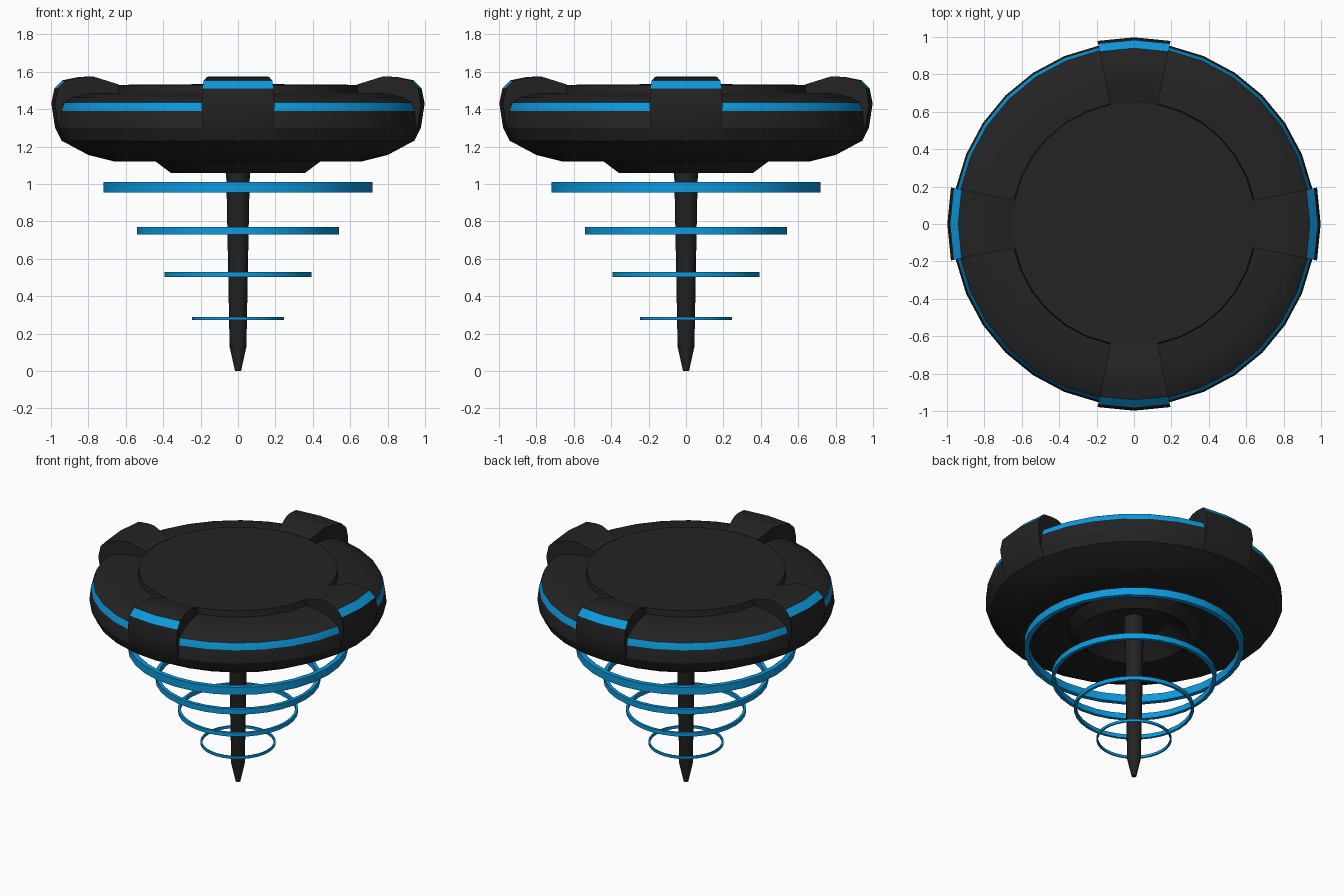
import bpy, bmesh
from math import cos, sin, radians, pi

if "Cube" in bpy.data.objects:
    bpy.data.objects.remove(bpy.data.objects["Cube"])


def material(name, color):
    m = bpy.data.materials.new(name)
    m.diffuse_color = color
    m.use_nodes = True
    m.node_tree.nodes["Principled BSDF"].inputs["Base Color"].default_value = m.diffuse_color
    return m


BLACK = material("black", (0.017, 0.017, 0.017, 1))
BLUE = material("blue", (0.004, 0.32, 0.72, 1))


def lathe(name, profile, segs=32, closed=False, start=0.0, sweep=360.0, mats=(BLACK,), blue_edge=None):
    """Sweep an (r, z) profile around z; a partial sweep gets end caps."""
    bm = bmesh.new()
    full = sweep >= 360
    cols = segs if full else segs + 1
    grid = []
    for i in range(cols):
        a = radians(start + sweep * i / segs)
        grid.append([bm.verts.new((r * cos(a), r * sin(a), z)) for r, z in profile])
    n = len(profile)
    for i in range(segs):
        a, b = grid[i], grid[(i + 1) % cols]
        for j in range(n if closed else n - 1):
            k = (j + 1) % n
            f = bm.faces.new((a[j], b[j], b[k], a[k]))
            if j == blue_edge:
                f.material_index = 1
    if not full:
        bm.faces.new(grid[0])
        bm.faces.new(grid[-1][::-1])
    elif not closed:
        bm.faces.new([c[0] for c in grid])
        bm.faces.new([c[-1] for c in grid])
    bmesh.ops.recalc_face_normals(bm, faces=bm.faces)
    me = bpy.data.meshes.new(name)
    bm.to_mesh(me)
    bm.free()
    ob = bpy.data.objects.new(name, me)
    bpy.context.collection.objects.link(ob)
    for m in mats:
        me.materials.append(m)
    bpy.ops.object.select_all(action='DESELECT')
    ob.select_set(True)
    bpy.context.view_layer.objects.active = ob
    bpy.ops.object.shade_smooth_by_angle(angle=radians(25))
    return ob


# Main disc: raised centre plate, sloped rim with blue stripe, hollow underside
lathe("disc_body", [
    (0.02, 1.535), (0.65, 1.53), (0.655, 1.487), (0.80, 1.485), (0.90, 1.462),
    (0.945, 1.435), (0.962, 1.39), (0.972, 1.30), (0.94, 1.23), (0.80, 1.155),
    (0.66, 1.12), (0.44, 1.12), (0.36, 1.06), (0.29, 1.12), (0.22, 1.17), (0.02, 1.19)],
    mats=(BLACK, BLUE), blue_edge=5)

# Four rim blocks with blue chamfers
block = [(0.65, 1.46), (0.65, 1.532), (0.79, 1.575), (0.85, 1.572), (0.94, 1.554),
         (0.982, 1.51), (0.998, 1.43), (0.978, 1.30), (0.942, 1.23), (0.85, 1.25)]
for i in range(4):
    lathe(f"rim_block_{i + 1}", block, segs=2, closed=True, start=90 * i - 11.25,
          sweep=22.5, mats=(BLACK, BLUE), blue_edge=4)

# Central spike
lathe("spike", [(0.016, 0), (0.045, 0.13), (0.062, 1.02), (0.066, 1.06), (0.066, 1.2)], segs=16)

# Floating rings: outer radius, centre height, thickness
for i, (r, z, h) in enumerate([(0.72, 0.983, 0.055), (0.54, 0.75, 0.04),
                               (0.393, 0.516, 0.028), (0.246, 0.281, 0.018)]):
    w, t = h * 0.6, h / 2
    lathe(f"ring_{i + 1}", [(r, z - t), (r, z + t), (r - w, z + t), (r - w, z - t)],
          closed=True, mats=(BLUE,))
